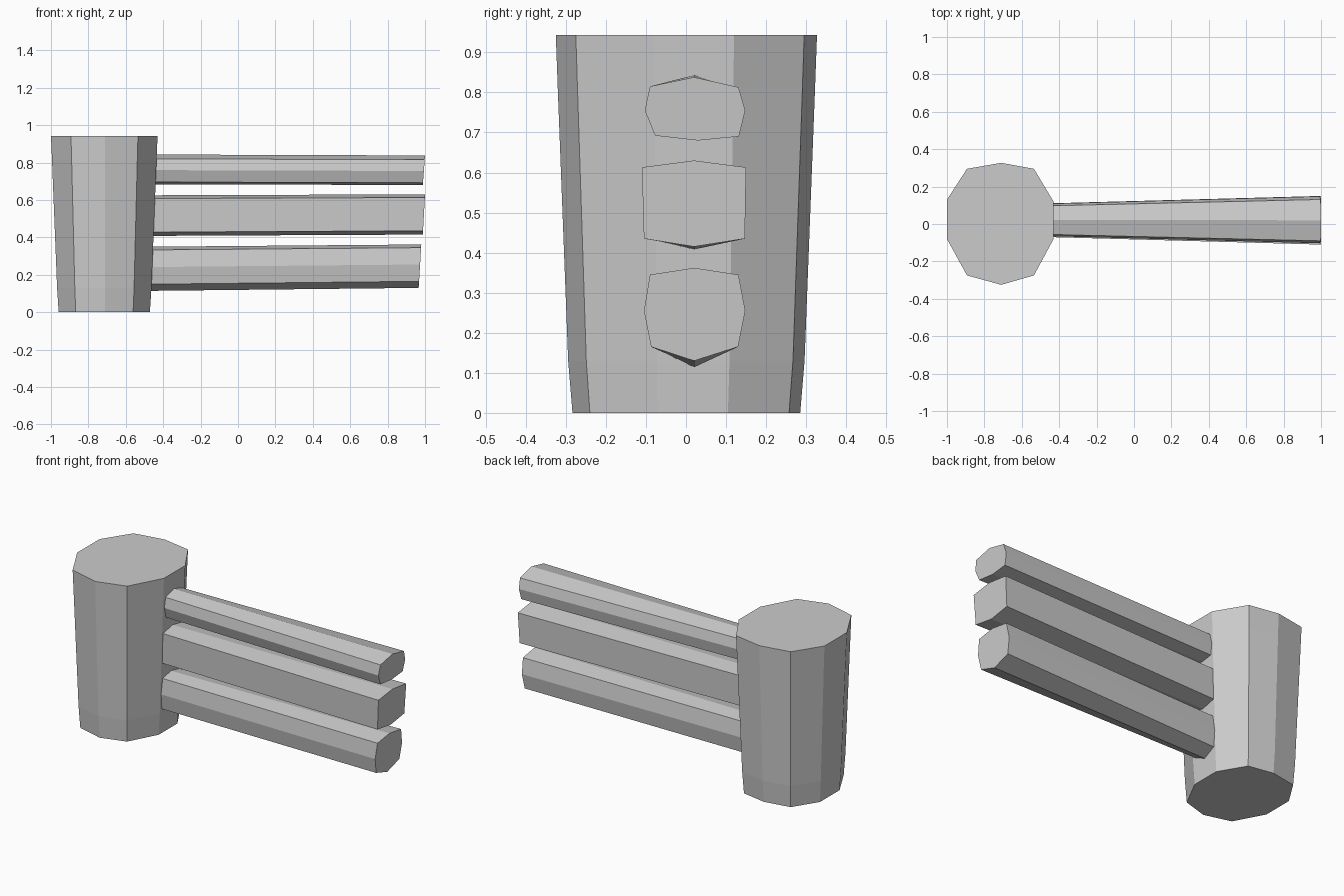
import bpy

if "Cube" in bpy.data.objects:
    bpy.data.objects.remove(bpy.data.objects["Cube"])


def loft(name, rings):
    """Join equal-sized rings of points with flat sides and cap both ends."""
    n = len(rings[0])
    verts = [p for ring in rings for p in ring]
    faces = [(r * n + i, r * n + (i + 1) % n, (r + 1) * n + (i + 1) % n, (r + 1) * n + i)
             for r in range(len(rings) - 1) for i in range(n)]
    faces.append(tuple(reversed(range(n))))
    faces.append(tuple(range(len(verts) - n, len(verts))))
    mesh = bpy.data.meshes.new(name)
    mesh.from_pydata(verts, [], faces)
    obj = bpy.data.objects.new(name, mesh)
    bpy.context.collection.objects.link(obj)
    return obj


# Tapered ten-sided post
CX = -0.715
outline = [(-0.43, -0.08), (-0.43, 0.12), (-0.535, 0.295), (-0.71, 0.327), (-0.893, 0.295),
           (-1.0, 0.13), (-1.0, -0.08), (-0.893, -0.275), (-0.71, -0.325), (-0.535, -0.275)]
levels = [(0.0, 0.856, 0.872), (0.13, 0.885, 0.905), (0.81, 0.98, 0.985), (0.943, 1.0, 1.0)]
loft("post", [[(CX + (x - CX) * sx, y * sy, z) for x, y in outline]
              for z, sx, sy in levels])


# Three bars that widen towards slightly slanted free ends
def bar(name, profile, root_x, tip_top, tip_bottom, drop_top, drop_bottom):
    zs = [z for _, z in profile]
    lo, hi = min(zs), max(zs)
    root, tip = [], []
    for y, z in profile:
        t = (z - lo) / (hi - lo)
        root.append((root_x, 0.021 + (y - 0.021) * 0.69,
                     z + drop_bottom + t * (drop_top - drop_bottom)))
        tip.append((tip_bottom + t * (tip_top - tip_bottom), y, z))
    loft(name, [root, tip])


bar("upper_bar",
    [(0.03, 0.68), (0.132, 0.69), (0.148, 0.755), (0.131, 0.813),
     (0.02, 0.838), (-0.09, 0.815), (-0.103, 0.755), (-0.077, 0.692)],
    -0.46, 1.0, 0.988, 0.005, 0.004)
bar("middle_bar",
    [(0.02, 0.415), (0.147, 0.435), (0.15, 0.613),
     (0.02, 0.63), (-0.11, 0.613), (-0.105, 0.435)],
    -0.47, 1.0, 0.988, -0.005, -0.007)
bar("lower_bar",
    [(0.02, 0.13), (0.13, 0.165), (0.148, 0.255), (0.131, 0.345),
     (0.02, 0.362), (-0.09, 0.345), (-0.105, 0.255), (-0.087, 0.165)],
    -0.48, 0.98, 0.966, -0.012, -0.016)
